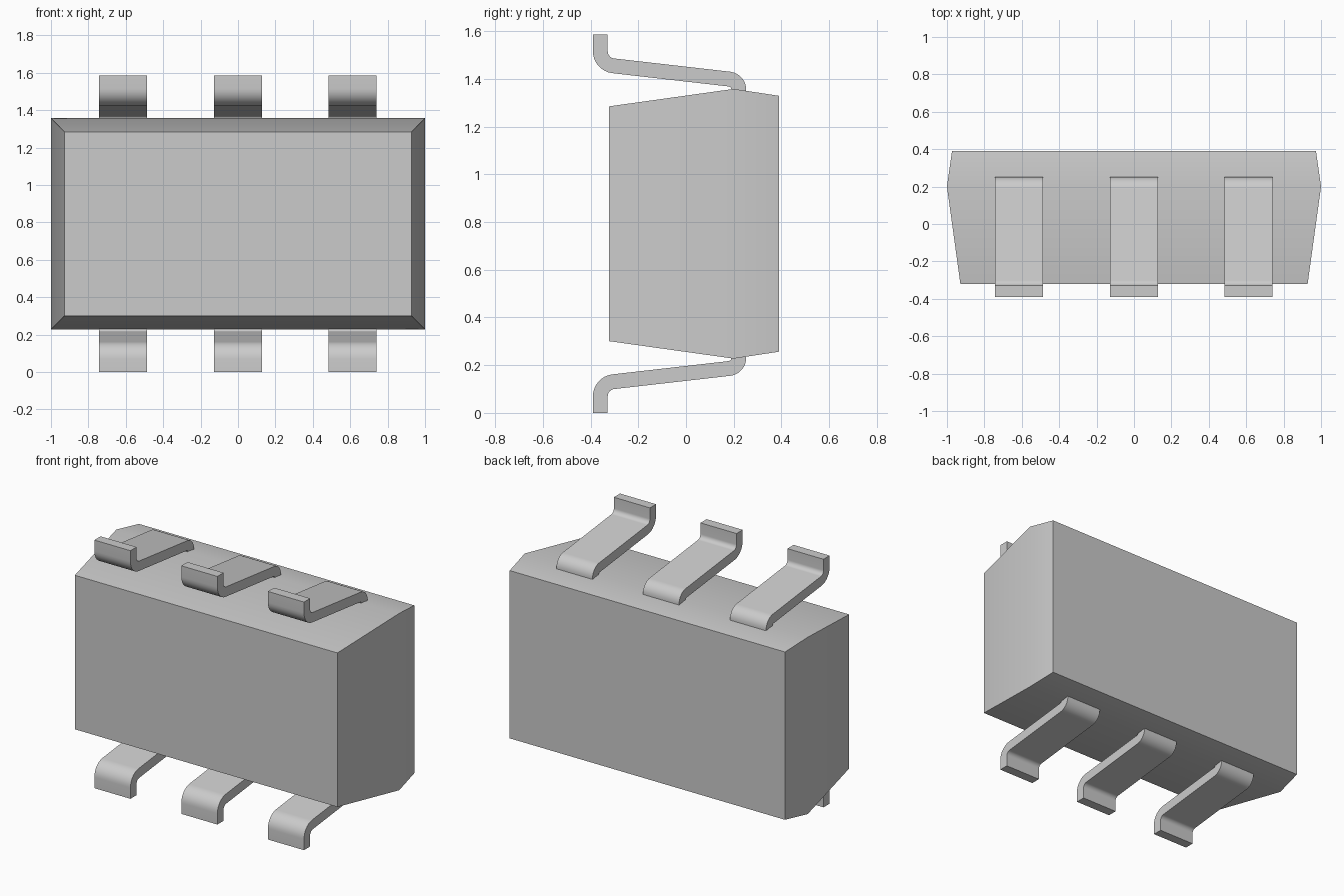
import bpy, bmesh, math

if "Cube" in bpy.data.objects:
    bpy.data.objects.remove(bpy.data.objects["Cube"], do_unlink=True)

MID_Z = 0.7925       # height of the horizontal mirror plane
LEAD_WIDTH = 0.255
THICKNESS = 0.062

grey = bpy.data.materials.new("light grey")
grey.use_nodes = True
colour = (0.6, 0.6, 0.6, 1.0)
grey.diffuse_color = colour
grey.node_tree.nodes["Principled BSDF"].inputs["Base Color"].default_value = colour


def loft(name, rings):
    """Join rings of points into a closed, capped solid."""
    bm = bmesh.new()
    loops = [[bm.verts.new(p) for p in ring] for ring in rings]
    n = len(rings[0])
    for a, b in zip(loops, loops[1:]):
        for i in range(n):
            j = (i + 1) % n
            bm.faces.new((a[i], a[j], b[j], b[i]))
    bm.faces.new(loops[0])
    bm.faces.new(loops[-1])
    bmesh.ops.recalc_face_normals(bm, faces=bm.faces)
    mesh = bpy.data.meshes.new(name)
    bm.to_mesh(mesh)
    bm.free()
    mesh.materials.append(grey)
    obj = bpy.data.objects.new(name, mesh)
    bpy.context.collection.objects.link(obj)
    bpy.ops.object.select_all(action="DESELECT")
    obj.select_set(True)
    bpy.context.view_layer.objects.active = obj
    bpy.ops.object.shade_smooth_by_angle(angle=math.radians(30))
    return obj


# Package body: widest at the parting line, tapering to the front and back
def body_ring(y, half_x, half_z):
    return [(sx * half_x, y, MID_Z + sz * half_z)
            for sx, sz in ((-1, -1), (1, -1), (1, 1), (-1, 1))]


loft("package_body", [body_ring(-0.322, 0.928, 0.492),
                      body_ring(0.2, 1.0, 0.565),
                      body_ring(0.39, 0.973, 0.536)])


# Gull-wing lead profile in y, z: foot, lower bend, sloped shank, upper bend
def arc(cy, cz, radius, start, end, steps=8):
    angles = [math.radians(start + (end - start) * i / steps) for i in range(steps + 1)]
    return [(cy + radius * math.cos(a), cz + radius * math.sin(a)) for a in angles]


SLOPE = 7.2
foot, shoulder = (-0.298, 0.07), (0.177, 0.23)   # bend centres
upper_side = ([(-0.39, 0.0)] + arc(*foot, 0.092, 180, 90 + SLOPE)
              + arc(*shoulder, 0.075 - THICKNESS, SLOPE - 90, 0)
              + [(0.252 - THICKNESS, 0.3)])
lower_side = ([(-0.39 + THICKNESS, 0.0)] + arc(*foot, 0.092 - THICKNESS, 180, 90 + SLOPE)
              + arc(*shoulder, 0.075, SLOPE - 90, 0) + [(0.252, 0.3)])
profile = upper_side + lower_side[::-1]

# Three leads below, three mirrored above
for level in ("bottom", "top"):
    for place, x in (("right", -0.615), ("middle", 0.0), ("left", 0.612)):
        section = [(y, z if level == "bottom" else 2 * MID_Z - z) for y, z in profile]
        loft(f"{level}_{place}_lead",
             [[(x + s * LEAD_WIDTH / 2, y, z) for y, z in section] for s in (-1, 1)])
